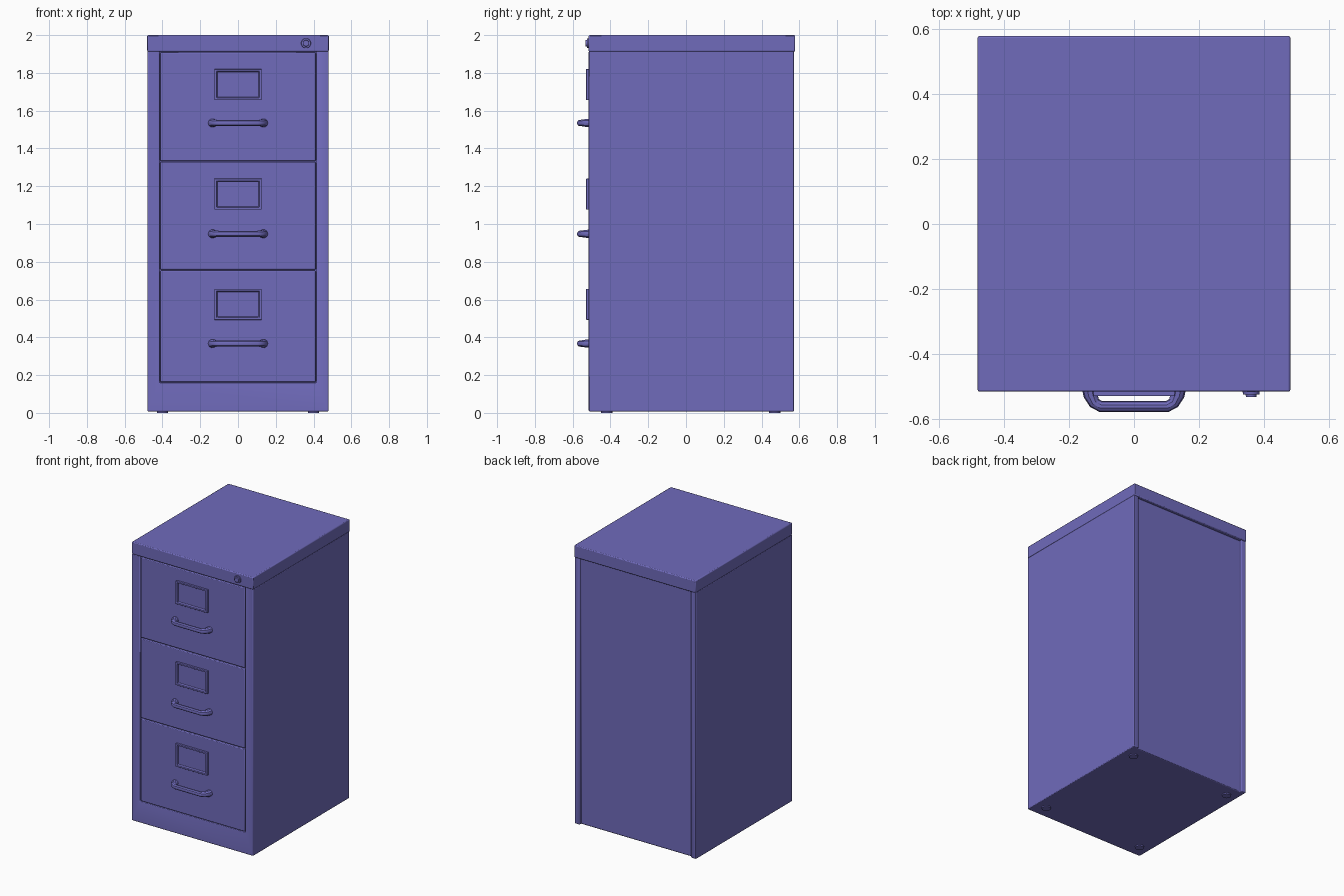
import bpy, bmesh, math
from mathutils import Matrix

if "Cube" in bpy.data.objects:
    bpy.data.objects.remove(bpy.data.objects["Cube"])

paint = bpy.data.materials.new("slate_violet_paint")
paint.diffuse_color = (0.162, 0.147, 0.50, 1)
paint.use_nodes = True
paint.node_tree.nodes["Principled BSDF"].inputs["Base Color"].default_value = paint.diffuse_color


def finish(name, bm, bevel=0.0, cutters=()):
    """Turn a bmesh into a painted object with cut-outs and softened edges."""
    bmesh.ops.recalc_face_normals(bm, faces=bm.faces)
    me = bpy.data.meshes.new(name)
    bm.to_mesh(me)
    bm.free()
    ob = bpy.data.objects.new(name, me)
    bpy.context.collection.objects.link(ob)
    me.materials.append(paint)
    for c in cutters:
        cut = ob.modifiers.new("cut", "BOOLEAN")
        cut.operation = 'DIFFERENCE'
        cut.solver = 'EXACT'
        cut.object = c
    if bevel:
        mod = ob.modifiers.new("edge", "BEVEL")
        mod.width = bevel
        mod.segments = 2
        mod.limit_method = 'ANGLE'
    bpy.ops.object.select_all(action='DESELECT')
    ob.select_set(True)
    bpy.context.view_layer.objects.active = ob
    bpy.ops.object.shade_smooth_by_angle(angle=math.radians(35))
    return ob


def box_bm(x0, x1, y0, y1, z0, z1):
    bm = bmesh.new()
    size = Matrix.Diagonal((x1 - x0, y1 - y0, z1 - z0, 1))
    mid = Matrix.Translation(((x0 + x1) / 2, (y0 + y1) / 2, (z0 + z1) / 2))
    bmesh.ops.create_cube(bm, size=1, matrix=mid @ size)
    return bm


def cyl(bm, x, y, z, r1, r2, depth, axis_y=False, seg=20):
    m = Matrix.Translation((x, y, z))
    if axis_y:
        m = m @ Matrix.Rotation(math.pi / 2, 4, 'X')
    bmesh.ops.create_cone(bm, cap_ends=True, segments=seg, radius1=r1,
                          radius2=r2, depth=depth, matrix=m)


# Shell with a drawer opening in front and a shallow recessed back panel
cutters = [finish("drawer_opening_cutter", box_bm(-0.416, 0.416, -0.7, -0.49, 0.16, 2.1)),
           finish("back_recess_cutter", box_bm(-0.44, 0.44, 0.556, 0.7, -0.1, 2.1))]
for c in cutters:
    c.hide_render = True
    c.hide_viewport = True
finish("cabinet_shell", box_bm(-0.48, 0.48, -0.515, 0.573, 0.008, 1.915), 0.005, cutters)

# Lid
finish("lid", box_bm(-0.4805, 0.4805, -0.5155, 0.578, 1.912, 2.0), 0.006)

# Low feet
bm = bmesh.new()
for x in (-0.4, 0.4):
    for y in (-0.42, 0.47):
        cyl(bm, x, y, 0.01, 0.03, 0.03, 0.02)
finish("feet", bm)

# Drawers: front panel, card holder and pull handle
drawers = [("bottom", 0.164, 0.753, 0.575, 0.367),
           ("middle", 0.759, 1.328, 1.158, 0.948),
           ("top", 1.334, 1.908, 1.738, 1.535)]
for name, z0, z1, zc, zh in drawers:
    finish(name + "_drawer_front",
           box_bm(-0.412, 0.412, -0.514, -0.485, z0, z1), 0.005)

    bm = box_bm(-0.125, 0.125, -0.529, -0.508, zc - 0.082, zc + 0.082)
    bm.normal_update()
    front = min(bm.faces, key=lambda f: f.calc_center_median().y)
    bmesh.ops.inset_region(bm, faces=[front], thickness=0.016)
    bmesh.ops.inset_region(bm, faces=[front], thickness=0.006)
    bmesh.ops.translate(bm, vec=(0, 0.014, 0), verts=front.verts)
    finish(name + "_card_holder", bm, 0.002)

    # Bent handle bar, thicker at its mounts
    cu = bpy.data.curves.new(name + "_handle", 'CURVE')
    cu.dimensions = '3D'
    cu.bevel_depth = 1.0
    cu.bevel_resolution = 3
    cu.use_fill_caps = True
    left = [(-0.136, -0.505, 0.024), (-0.133, -0.527, 0.022),
            (-0.122, -0.55, 0.018), (-0.102, -0.561, 0.017)]
    path = left + [(-x, y, r) for x, y, r in reversed(left)]
    sp = cu.splines.new('POLY')
    sp.points.add(len(path) - 1)
    for p, (x, y, r) in zip(sp.points, path):
        p.co = (x, y, zh, 1)
        p.radius = r
    tmp = bpy.data.objects.new("handle_path", cu)
    bpy.context.collection.objects.link(tmp)
    bpy.context.view_layer.update()
    me = bpy.data.meshes.new_from_object(
        tmp.evaluated_get(bpy.context.evaluated_depsgraph_get()))
    bm = bmesh.new()
    bm.from_mesh(me)
    bpy.data.objects.remove(tmp)
    finish(name + "_handle", bm)

# Lock: collar with a narrower barrel
bm = bmesh.new()
cyl(bm, 0.36, -0.517, 1.957, 0.027, 0.025, 0.014, True)
cyl(bm, 0.36, -0.524, 1.957, 0.018, 0.016, 0.016, True)
finish("lock", bm)
